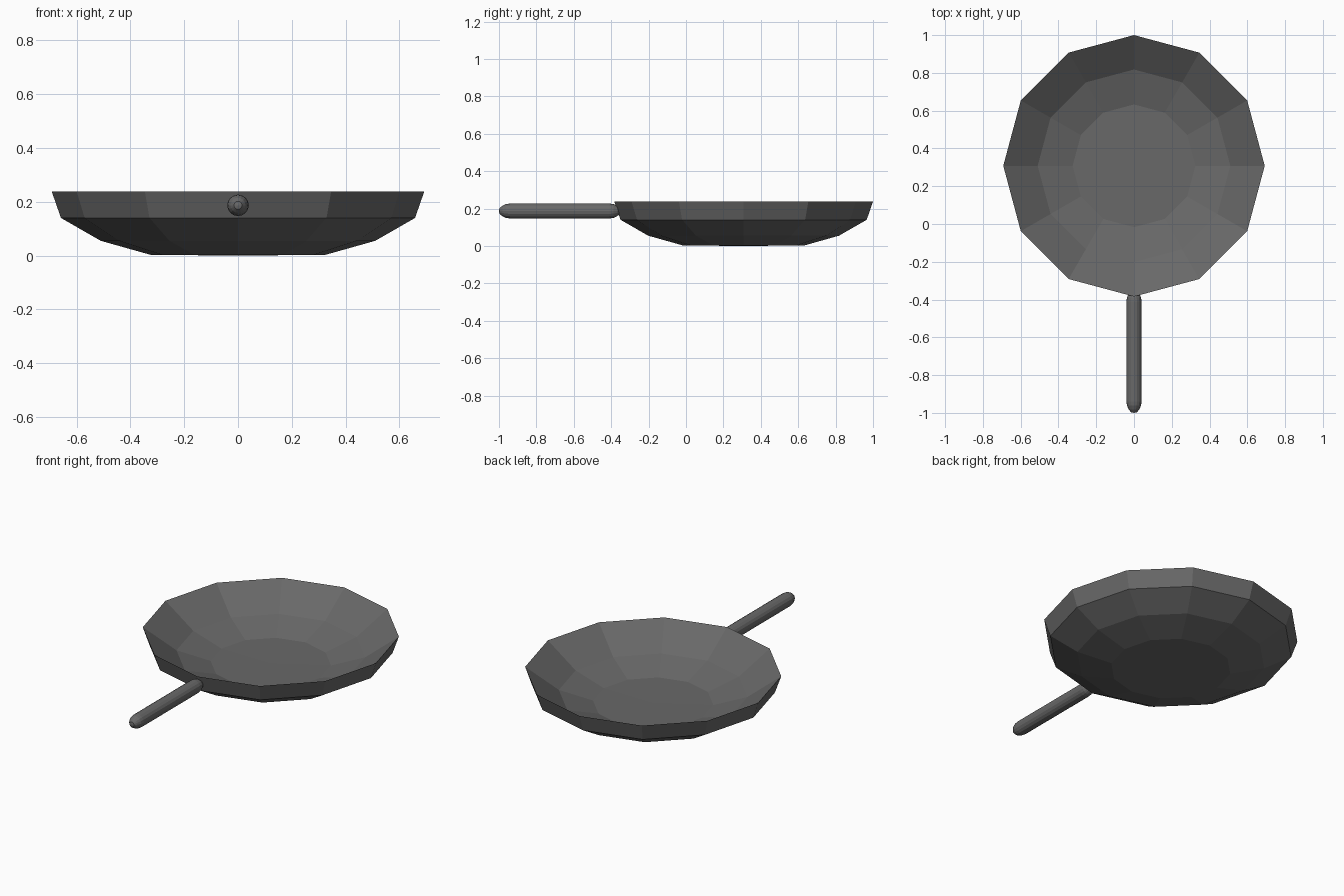
import bpy, bmesh
from math import sin, cos, pi
from mathutils import Matrix

if "Cube" in bpy.data.objects:
    bpy.data.objects.remove(bpy.data.objects["Cube"])


def lathe(name, profile, sides, matrix):
    """Revolve (radius, height) points around z; radius 0 makes a pole."""
    bm = bmesh.new()
    rings = []
    for r, z in profile:
        if r == 0:
            rings.append([bm.verts.new((0, 0, z))] * sides)
        else:
            rings.append([bm.verts.new((r * cos(2 * pi * i / sides),
                                        r * sin(2 * pi * i / sides), z))
                          for i in range(sides)])
    for a, b in zip(rings, rings[1:]):
        for i in range(sides):
            j = (i + 1) % sides
            quad = list(dict.fromkeys((a[i], a[j], b[j], b[i])))
            bm.faces.new(quad)
    bmesh.ops.recalc_face_normals(bm, faces=bm.faces)
    bm.transform(matrix)
    mesh = bpy.data.meshes.new(name)
    bm.to_mesh(mesh)
    bm.free()
    ob = bpy.data.objects.new(name, mesh)
    bpy.context.collection.objects.link(ob)
    mat = bpy.data.materials.get("dark_iron") or bpy.data.materials.new("dark_iron")
    mat.diffuse_color = (0.1, 0.1, 0.1, 1) if name == "handle" else mat.diffuse_color
    return ob, mat


# Pan bowl: outer wall up to a sharp rim, then down the inside to the floor
pan, mat = lathe("pan_bowl",
                 [(0, 0), (0.325, 0.003), (0.51, 0.055), (0.658, 0.14), (0.692, 0.238),
                  (0.51, 0.108), (0.325, 0.052), (0, 0.05)],
                 12, Matrix.Translation((0, 0.308, 0)))

# Handle: round bar with domed ends, one end seated in the pan wall
bar = [(0, -1.0), (0.015, -0.997), (0.028, -0.982), (0.037, -0.962), (0.04, -0.94)]
bar += [(r, -1.35 - y) for r, y in reversed(bar)]
handle, mat = lathe("handle", bar, 16,
                    Matrix.Translation((0, 0, 0.187)) @ Matrix.Rotation(-pi / 2, 4, 'X'))

# Dark grey finish shared by both parts
mat.diffuse_color = (0.14, 0.14, 0.14, 1)
for ob in (pan, handle):
    ob.data.materials.append(mat)

for m in bpy.data.materials:
    if m.users and not m.is_grease_pencil:
        m.use_nodes = True
        m.node_tree.nodes["Principled BSDF"].inputs["Base Color"].default_value = m.diffuse_color
